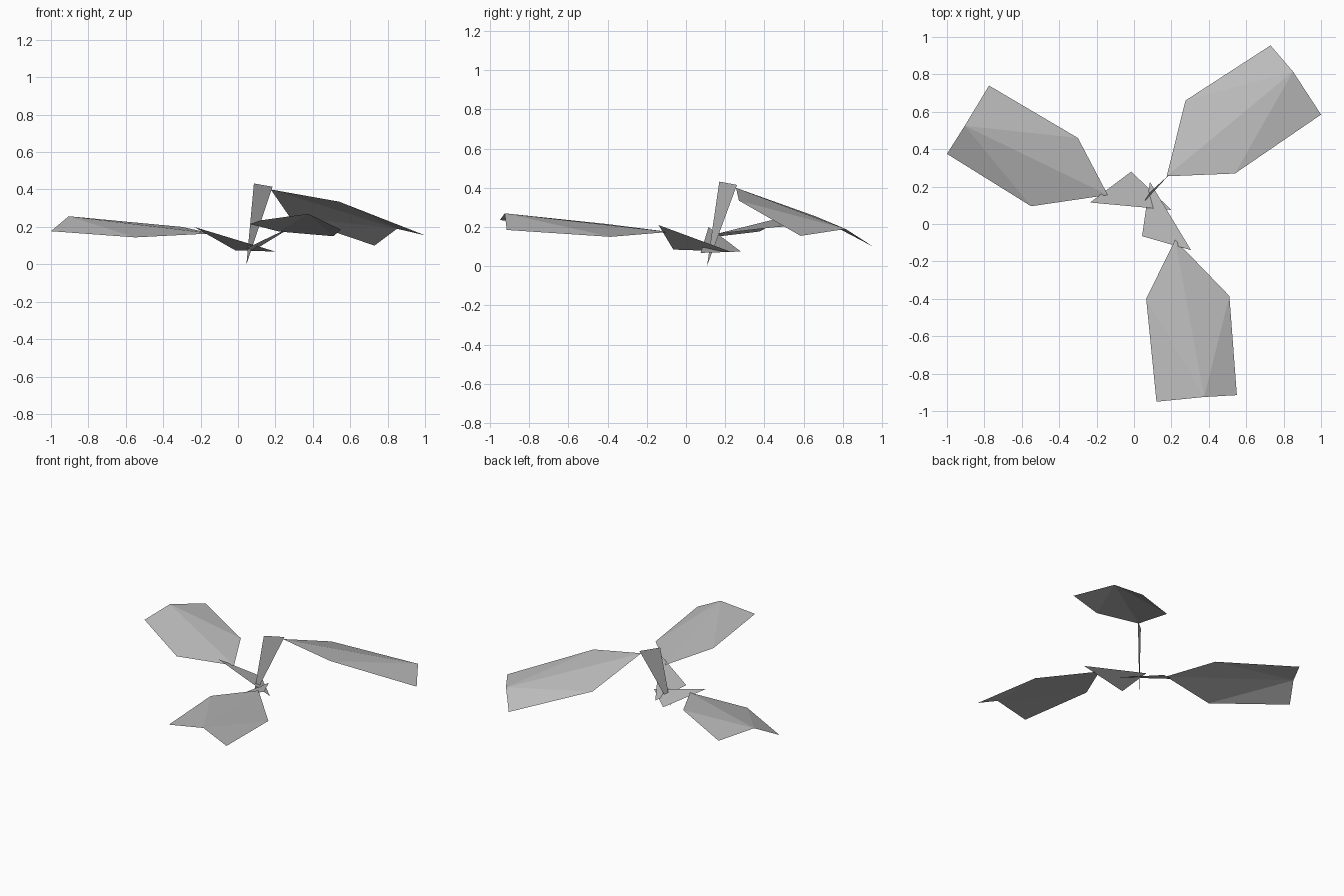
import bpy

old = bpy.data.objects.get("Cube")
if old:
    bpy.data.objects.remove(old, do_unlink=True)

grey = bpy.data.materials.new("leaf grey")
grey.use_nodes = True
COLOUR = (0.5, 0.5, 0.5, 1)
grey.diffuse_color = COLOUR
grey.node_tree.nodes["Principled BSDF"].inputs["Base Color"].default_value = COLOUR


def sheet(name, points, faces):
    """Thin flat-shaded sheet."""
    mesh = bpy.data.meshes.new(name)
    mesh.from_pydata(points, [], faces)
    mesh.materials.append(grey)
    # keep every face turned upwards
    for face in mesh.polygons:
        if face.normal.z < 0:
            face.flip()
    mesh.update()
    obj = bpy.data.objects.new(name, mesh)
    bpy.context.collection.objects.link(obj)
    return obj


def leaf(name, tip, rim):
    """Creased leaf: facets fan out from the middle of the far end."""
    fan = [(0, i, i + 1) for i in range(1, len(rim))]
    return sheet(name, [tip] + rim, fan)


def stem(name, *corners):
    """Single triangular stem blade."""
    return sheet(name, corners, [(0, 1, 2)])


# Leaves: tip, then rim from one far corner round the base to the other
leaf("back_leaf", (0.85, 0.815, 0.19),
     [(0.73, 0.955, 0.10), (0.275, 0.66, 0.255), (0.175, 0.255, 0.40),
      (0.54, 0.27, 0.335), (1.0, 0.585, 0.155)])
leaf("front_leaf", (0.375, -0.925, 0.27),
     [(0.12, -0.95, 0.235), (0.065, -0.40, 0.215), (0.22, -0.085, 0.175),
      (0.51, -0.385, 0.15), (0.55, -0.915, 0.185)])
leaf("side_leaf", (-0.905, 0.525, 0.257),
     [(-0.775, 0.74, 0.215), (-0.30, 0.46, 0.20), (-0.14, 0.155, 0.165),
      (-0.55, 0.095, 0.144), (-1.0, 0.375, 0.177)])

# Stems
stem("back_stem", (0.045, 0.107, 0), (0.085, 0.17, 0.432), (0.185, 0.26, 0.415))
stem("front_stem", (0.305, -0.14, 0.21), (0.043, -0.065, 0.085), (0.085, 0.225, 0.075))
stem("side_stem", (-0.235, 0.115, 0.20), (-0.015, 0.28, 0.075), (0.20, 0.075, 0.068))
